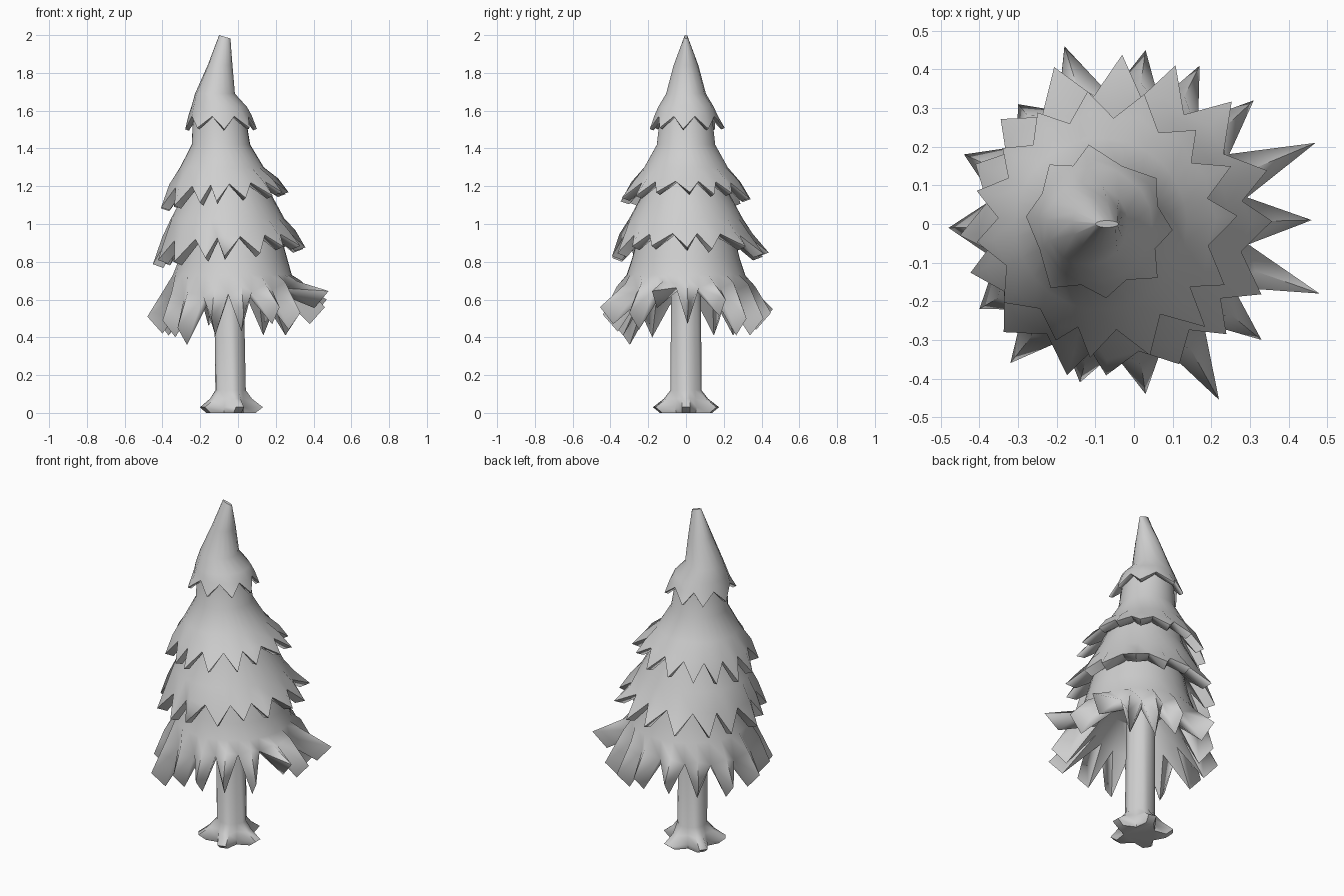
import bpy, bmesh, random
from math import sin, cos, tau, atan2, radians

if "Cube" in bpy.data.objects:
    bpy.data.objects.remove(bpy.data.objects["Cube"])
random.seed(4)

# One plain grey for the whole tree
grey = bpy.data.materials.new("plain grey")
grey.use_nodes = True
colour = (0.62, 0.62, 0.62, 1)
grey.diffuse_color = colour
grey.node_tree.nodes["Principled BSDF"].inputs["Base Color"].default_value = colour


def finish(name, bm):
    bmesh.ops.recalc_face_normals(bm, faces=bm.faces)
    mesh = bpy.data.meshes.new(name)
    bm.to_mesh(mesh)
    bm.free()
    mesh.materials.append(grey)
    obj = bpy.data.objects.new(name, mesh)
    bpy.context.collection.objects.link(obj)
    bpy.ops.object.select_all(action='DESELECT')
    obj.select_set(True)
    bpy.context.view_layer.objects.active = obj
    bpy.ops.object.shade_smooth_by_angle(angle=radians(60))


def ring(bm, angles, z, cx, r, tilt=0):
    return [bm.verts.new((cx + r * cos(a), r * sin(a), z + tilt * r * cos(a))) for a in angles]


def bridge(bm, a, b):
    n = len(a)
    for i in range(n):
        j = (i + 1) % n
        bm.faces.new((a[i], a[j], b[j], b[i]))


def random_tips(count, cx, r, z, jitter, tilt):
    """Branch tips spread round a circle with a little unevenness."""
    tips = []
    for i in range(count):
        a = tau * i / count + random.uniform(-0.2, 0.2) * tau / count
        d = r + random.uniform(-jitter, jitter)
        tips.append((cx + d * cos(a), d * sin(a),
                     z + tilt * d * cos(a) + random.uniform(-jitter, jitter) / 2))
    return tips


def tier(name, profile, tips, thickness, ridge, drop, tilt, roof):
    """Hollow skirt: rings of (z, centre, radius) from the top, then thick folded points.
    drop is how far (inward, down) the underside of each point lies from its tip;
    roof is the (height, radius factor) of the hollow inside."""
    bm = bmesh.new()
    z, cx, r = profile[-1]
    tips = sorted(tips, key=lambda t: atan2(t[1], t[0] - cx) % tau)
    at = [atan2(t[1], t[0] - cx) % tau for t in tips]
    n = len(tips)
    valley = [(at[i - 1] - (tau if i == 0 else 0) + at[i]) / 2 for i in range(n)]
    both = [a for pair in zip(valley, at) for a in pair]

    # Outer skirt, with the ridge of each point lifted at the hem
    rings = [ring(bm, both, *p) for p in profile[:-1]]
    hem = ring(bm, both, z, cx, r, tilt)
    rings.append(hem)
    for a, b in zip(rings, rings[1:]):
        bridge(bm, a, b)
    bm.faces.new(rings[0])
    for v, a in zip(hem[1::2], at):
        v.co.x += ridge * cos(a)
        v.co.y += ridge * sin(a)
        v.co.z += ridge

    # Points: two upper slopes, two blunt end faces, and an underside
    under = ring(bm, valley, z, cx, r - thickness, tilt)
    for i, (tip, a) in enumerate(zip(tips, at)):
        j = (i + 1) % n
        t = bm.verts.new(tip)
        low = bm.verts.new((tip[0] - drop[0] * cos(a), tip[1] - drop[0] * sin(a),
                            tip[2] - drop[1]))
        left, mid, right = hem[2 * i], hem[2 * i + 1], hem[2 * j]
        for face in ((left, t, mid), (mid, t, right), (left, low, t), (t, low, right),
                     (left, under[i], low), (under[i], under[j], low),
                     (under[j], right, low)):
            bm.faces.new(face)

    # Inside of the skirt
    inner = ring(bm, valley, z + roof[0], cx, r * roof[1])
    bridge(bm, under, inner)
    bm.faces.new(inner)
    finish(name, bm)


# Foliage, top to bottom
tier("crown",
     [(1.99, -0.07, 0.03), (1.84, -0.095, 0.066), (1.69, -0.122, 0.106),
      (1.62, -0.1, 0.148), (1.57, -0.095, 0.163)],
     random_tips(8, -0.09, 0.2, 1.505, 0.012, 0), 0.03, 0.005, (0.02, 0.008), 0, (0.03, 0.6))
tier("upper_branches",
     [(1.58, -0.1, 0.138), (1.42, -0.09, 0.155), (1.3, -0.085, 0.222), (1.21, -0.077, 0.275)],
     random_tips(15, -0.06, 0.345, 1.13, 0.02, 0.11), 0.06, 0.015, (0.045, 0.015), 0.06, (0.05, 0.62))
tier("middle_branches",
     [(1.28, -0.065, 0.19), (1.15, -0.055, 0.235), (1.03, -0.055, 0.3), (0.93, -0.05, 0.335)],
     random_tips(16, -0.045, 0.415, 0.84, 0.025, 0.1), 0.07, 0.018, (0.055, 0.02), 0.06, (0.06, 0.62))
tier("lower_branches",
     [(1.0, -0.03, 0.24), (0.82, -0.025, 0.285), (0.73, -0.03, 0.315), (0.63, -0.035, 0.335)],
     [(0.46, 0.01, 0.56), (0.47, 0.21, 0.6), (0.31, 0.32, 0.5), (0.17, 0.41, 0.5),
      (0.03, 0.45, 0.53), (-0.18, 0.46, 0.55), (-0.3, 0.31, 0.5), (-0.44, 0.18, 0.5),
      (-0.48, -0.01, 0.51), (-0.4, -0.22, 0.49), (-0.32, -0.36, 0.45), (-0.14, -0.41, 0.5),
      (0.03, -0.44, 0.52), (0.22, -0.455, 0.56), (0.33, -0.3, 0.53), (0.48, -0.18, 0.645)],
     0.1, 0.035, (0.08, 0.09), 0.1, (0.14, 0.45))

# Slanted, narrow tip of the crown
for v in bpy.data.objects["crown"].data.vertices:
    if v.co.z > 1.95:
        v.co.y *= 0.3
        v.co.z = 2.0 - 0.3 * (v.co.x + 0.1)

# Trunk with five spreading roots that taper to their ends
bm = bmesh.new()
roots = 5


def root_ring(z, spread, gap, cx, width):
    verts = []
    for i in range(roots):
        for offset, r in ((-0.5, gap), (-width, spread), (width, spread)):
            verts += ring(bm, [tau * (i + offset) / roots], z, cx, r)
    return verts


stack = [root_ring(*p) for p in ((0.85, 0.078, 0.078, -0.05, 0.16),
                                 (0.12, 0.083, 0.08, -0.04, 0.16),
                                 (0.075, 0.118, 0.085, -0.042, 0.14),
                                 (0.03, 0.178, 0.095, -0.045, 0.1),
                                 (0.0, 0.14, 0.09, -0.045, 0.12))]
for a, b in zip(stack, stack[1:]):
    bridge(bm, a, b)
bm.faces.new(stack[0])
bm.faces.new(stack[-1])
finish("trunk", bm)
